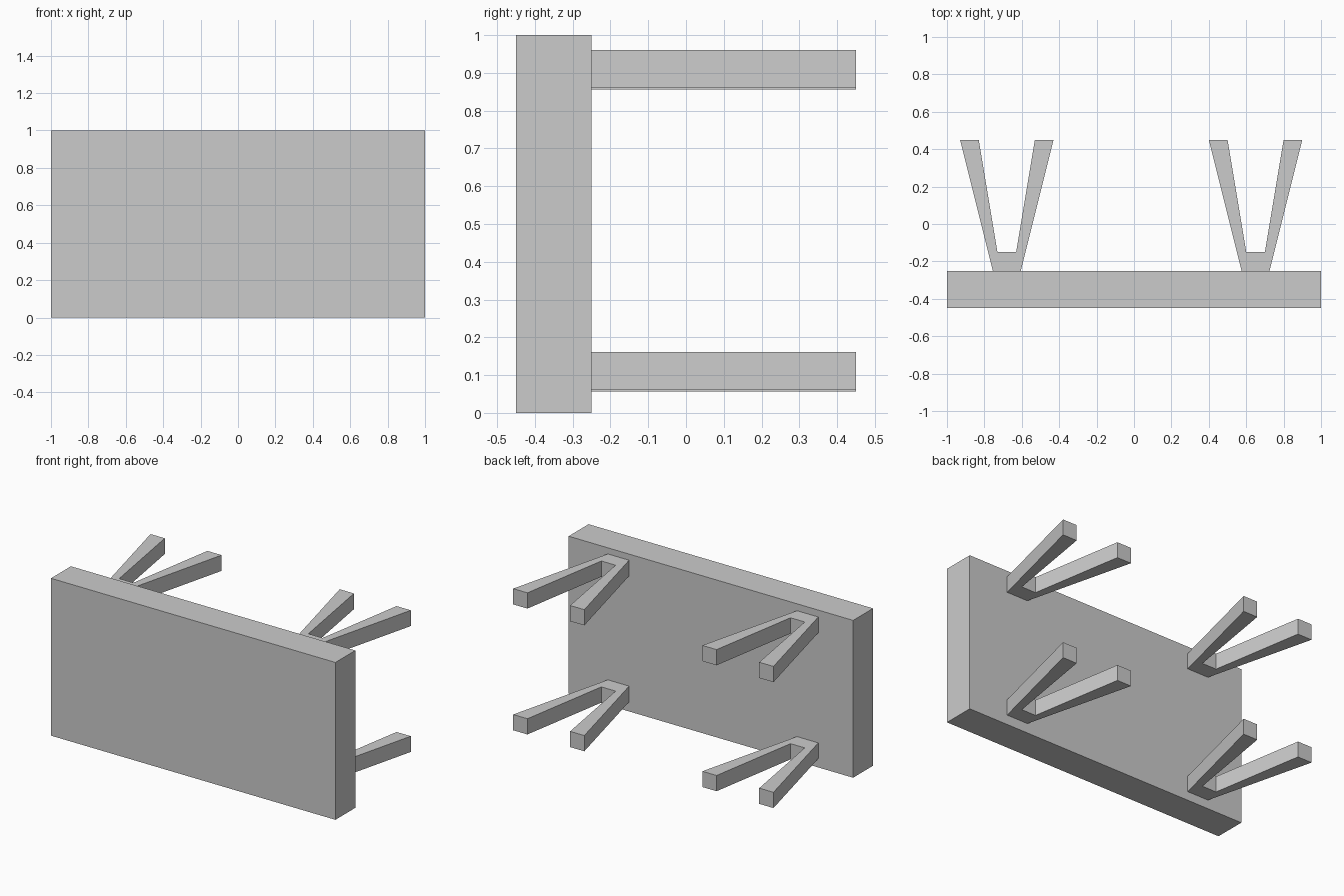
import bpy, bmesh

if "Cube" in bpy.data.objects:
    bpy.data.objects.remove(bpy.data.objects["Cube"])


def prism(name, outline, z0, z1):
    """Extrude an XY outline from z0 up to z1."""
    bm = bmesh.new()
    face = bm.faces.new([bm.verts.new((x, y, z0)) for x, y in outline])
    ext = bmesh.ops.extrude_face_region(bm, geom=[face])
    verts = [g for g in ext["geom"] if isinstance(g, bmesh.types.BMVert)]
    bmesh.ops.translate(bm, verts=verts, vec=(0, 0, z1 - z0))
    bmesh.ops.recalc_face_normals(bm, faces=bm.faces)
    mesh = bpy.data.meshes.new(name)
    bm.to_mesh(mesh)
    bm.free()
    obj = bpy.data.objects.new(name, mesh)
    bpy.context.collection.objects.link(obj)
    return obj


# Slab standing on its long edge
prism("table_top", [(-1, -0.45), (1, -0.45), (1, -0.25), (-1, -0.25)], 0, 1)

# V-shaped leg outline: right half, mirrored; root is sunk into the slab
half = [(0.05, -0.35), (0.25, 0.45), (0.15, 0.45), (0.05, -0.15)]
v_outline = half + [(-x, y) for x, y in reversed(half)]

# Four forked legs, the left pair sitting very slightly lower
for side, cx, dz in (("left", -0.68, -0.005), ("right", 0.65, 0.0)):
    for level, z in (("lower", 0.061), ("upper", 0.861)):
        outline = [(cx + x, y) for x, y in v_outline]
        prism(f"{level}_{side}_leg", outline, z + dz, z + dz + 0.1)
